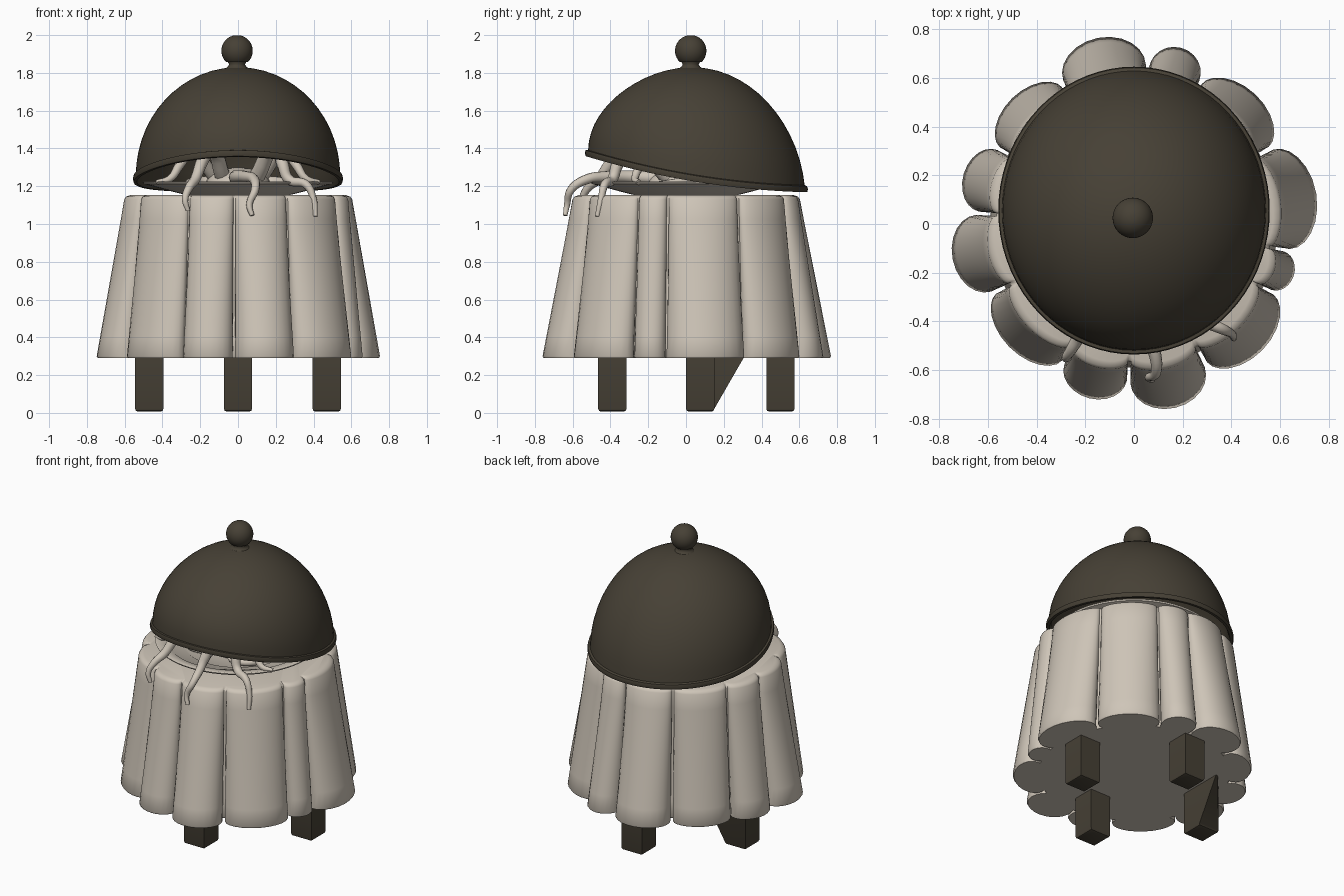
import bpy, bmesh, math
from mathutils import Vector

cube = bpy.data.objects.get("Cube")
if cube:
    bpy.data.objects.remove(cube, do_unlink=True)


def material(name, rgb):
    m = bpy.data.materials.new(name)
    m.use_nodes = True
    m.diffuse_color = (*rgb, 1)
    m.node_tree.nodes["Principled BSDF"].inputs["Base Color"].default_value = (*rgb, 1)
    return m


CREAM = material("cream", (0.62, 0.56, 0.48))
BROWN = material("dark_brown", (0.062, 0.052, 0.036))


def add_object(name, bm, mat, angle=40):
    bmesh.ops.recalc_face_normals(bm, faces=bm.faces)
    me = bpy.data.meshes.new(name)
    bm.to_mesh(me)
    bm.free()
    me.materials.append(mat)
    ob = bpy.data.objects.new(name, me)
    bpy.context.collection.objects.link(ob)
    bpy.ops.object.select_all(action="DESELECT")
    ob.select_set(True)
    bpy.context.view_layer.objects.active = ob
    bpy.ops.object.shade_smooth_by_angle(angle=math.radians(angle))
    return ob


def loft(rings, cap_start=True, cap_end=True):
    """Skin closed rings of points, in order."""
    bm = bmesh.new()
    vs = [[bm.verts.new(p) for p in ring] for ring in rings]
    n = len(vs[0])
    for a, b in zip(vs, vs[1:]):
        for i in range(n):
            j = (i + 1) % n
            bm.faces.new((a[i], a[j], b[j], b[i]))
    if cap_start:
        bm.faces.new(vs[0])
    if cap_end:
        bm.faces.new(vs[-1])
    return bm


def circle(r, z, n=64):
    return [(r * math.cos(math.tau * i / n), r * math.sin(math.tau * i / n), z) for i in range(n)]


# Tablecloth: each fold has a start angle and an outer hem radius
FOLDS = [(-10, 0.76), (29, 0.73), (65, 0.75), (85, 0.78), (117, 0.72), (151, 0.73),
         (176, 0.76), (206, 0.72), (243, 0.74), (268, 0.775), (297, 0.74), (334, 0.69)]


def cloth_ring(z, shrink=0.0):
    s = min(1, (1.15 - z) / 0.86)
    valley = 0.565 + 0.025 * s - shrink
    pts = []
    for k, (start, hem) in enumerate(FOLDS):
        end = FOLDS[(k + 1) % len(FOLDS)][0] + (360 if k == len(FOLDS) - 1 else 0)
        mid, half = (start + end) / 2, (end - start) / 2
        peak = 0.605 + (hem - 0.605) * s - shrink
        limit = math.radians(90 + 22 * s)
        for i in range(17):
            phi = limit * (i / 8 - 1)
            lift = (math.cos(phi) - math.cos(limit)) / (1 - math.cos(limit))
            a = math.radians(mid + half * 0.96 * math.sin(phi))
            r = valley + (peak - valley) * lift
            pts.append((r * math.cos(a), r * math.sin(a), z))
    return pts


rings = [cloth_ring(0.29, 0.008), cloth_ring(0.3)]
rings += [cloth_ring(0.3 + 0.83 * i / 8) for i in range(1, 9)]
rings += [cloth_ring(1.145, 0.008), cloth_ring(1.153, 0.03)]
add_object("tablecloth", loft(rings), CREAM, 50)

# Legs, one with a skewed upper corner
for name, x, y in (("front_leg", 0, -0.39), ("back_leg", 0, 0.5),
                   ("left_leg", 0.47, 0.075), ("right_leg", -0.47, 0.075)):
    bm = bmesh.new()
    bmesh.ops.create_cube(bm, size=1)
    for v in bm.verts:
        v.co = (x + v.co.x * 0.15, y + v.co.y * 0.15, 0.01 + (v.co.z + 0.5) * 0.31)
    low = [e for e in bm.edges if all(v.co.z < 0.1 for v in e.verts)]
    bmesh.ops.bevel(bm, geom=low, offset=0.015, segments=2, affect="EDGES", profile=0.5)
    for v in bm.verts:
        v.co.z -= 0.003
        if name == "right_leg" and v.co.z > 0.2 and v.co.y > y and v.co.x > x:
            v.co.y += 0.17
    add_object(name, bm, BROWN, 30)

# Plate with a raised rim and stepped well
plate = [(0.22, 1.145), (0.28, 1.155), (0.36, 1.175), (0.5, 1.213), (0.505, 1.222), (0.495, 1.226),
         (0.43, 1.212), (0.42, 1.203), (0.33, 1.186), (0.31, 1.172), (0.1, 1.17)]
add_object("plate", loft([circle(r, z) for r, z in plate]), CREAM)

# Domed lid: upright dome whose rim dips towards the back
def lid_point(r, h, a):
    c, s = math.cos(a), math.sin(a)
    fade = 1 - max(0, h) / 0.545
    tilt = (-0.095 * s + 0.04 * s * s) * r / 0.55
    x = r * c
    y = 0.03 + 0.025 * fade + r * s * (1 + 0.06 * fade)
    return (x, y, 1.255 + 0.575 * h / 0.545 + tilt * fade)


profile = [(0.525, -0.01), (0.535, -0.03), (0.553, -0.03), (0.557, -0.015), (0.553, 0.0), (0.541, 0.004)]
STEPS = 14
arc = [math.radians(88 * i / STEPS) for i in range(1, STEPS + 1)]
profile += [(0.541 * math.cos(t), 0.545 * math.sin(t)) for t in arc]
inner = [(0.52 * math.cos(t), 0.52 * math.sin(t)) for t in reversed(arc)]
profile = inner + profile
lid_rings = [[lid_point(r, h, math.tau * i / 72) for i in range(72)] for r, h in profile]
add_object("lid", loft(lid_rings), BROWN, 50)

# Knob on a short flared neck
neck = [(0.075, 1.815), (0.05, 1.832), (0.042, 1.845), (0.05, 1.86)]
ball = [(0.083 * math.sin(t), 1.917 - 0.083 * math.cos(t))
        for t in (math.radians(d) for d in range(45, 180, 9))]
bm = loft([circle(r, z, 32) for r, z in neck + ball])
bmesh.ops.translate(bm, verts=bm.verts, vec=(-0.005, 0.025, 0))
add_object("knob", bm, BROWN, 60)

# Creature body lying on the plate
bm = bmesh.new()
bmesh.ops.create_uvsphere(bm, u_segments=32, v_segments=16, radius=1)
for v in bm.verts:
    v.co = Vector((v.co.x * 0.17, v.co.y * 0.2, 1.21 + v.co.z * 0.09))
add_object("creature_body", bm, CREAM)


def tentacle(name, points, thick, tip):
    cu = bpy.data.curves.new(name, "CURVE")
    cu.dimensions = "3D"
    cu.bevel_depth = 1
    cu.bevel_resolution = 3
    cu.resolution_u = 6
    cu.use_fill_caps = True
    sp = cu.splines.new("BEZIER")
    sp.bezier_points.add(len(points) - 1)
    for i, (bp, co) in enumerate(zip(sp.bezier_points, points)):
        bp.co = co
        bp.handle_left_type = bp.handle_right_type = "AUTO"
        bp.radius = thick + (tip - thick) * i / (len(points) - 1)
    cu.materials.append(CREAM)
    ob = bpy.data.objects.new(name, cu)
    bpy.context.collection.objects.link(ob)


# Tentacles: three long ones hang over the edge, the rest stay on the plate
tentacle("tentacle_right", [(-0.08, -0.1, 1.25), (-0.14, -0.28, 1.4), (-0.19, -0.39, 1.33), (-0.225, -0.46, 1.24),
                            (-0.26, -0.52, 1.19), (-0.28, -0.55, 1.13), (-0.265, -0.55, 1.07)], 0.042, 0.012)
tentacle("tentacle_front", [(0.0, -0.12, 1.24), (-0.01, -0.28, 1.25), (0.04, -0.42, 1.25), (0.085, -0.53, 1.235),
                            (0.09, -0.61, 1.18), (0.06, -0.63, 1.1), (0.075, -0.64, 1.045)], 0.04, 0.012)
tentacle("tentacle_left", [(0.1, -0.1, 1.25), (0.2, -0.28, 1.41), (0.235, -0.36, 1.32), (0.27, -0.39, 1.235),
                           (0.36, -0.43, 1.21), (0.4, -0.45, 1.13), (0.41, -0.47, 1.04)], 0.042, 0.012)
for side, label in ((-1, "right"), (1, "left")):
    tentacle("back_tentacle_" + label, [(side * 0.12, 0, 1.24), (side * 0.25, -0.15, 1.38), (side * 0.31, -0.24, 1.31),
                                        (side * 0.36, -0.27, 1.24), (side * 0.43, -0.25, 1.22)], 0.035, 0.014)
    tentacle("curled_tentacle_" + label, [(side * 0.1, 0.05, 1.22), (side * 0.22, 0.0, 1.22), (side * 0.25, -0.16, 1.2),
                                          (side * 0.13, -0.23, 1.2), (side * 0.06, -0.19, 1.2)], 0.035, 0.014)
